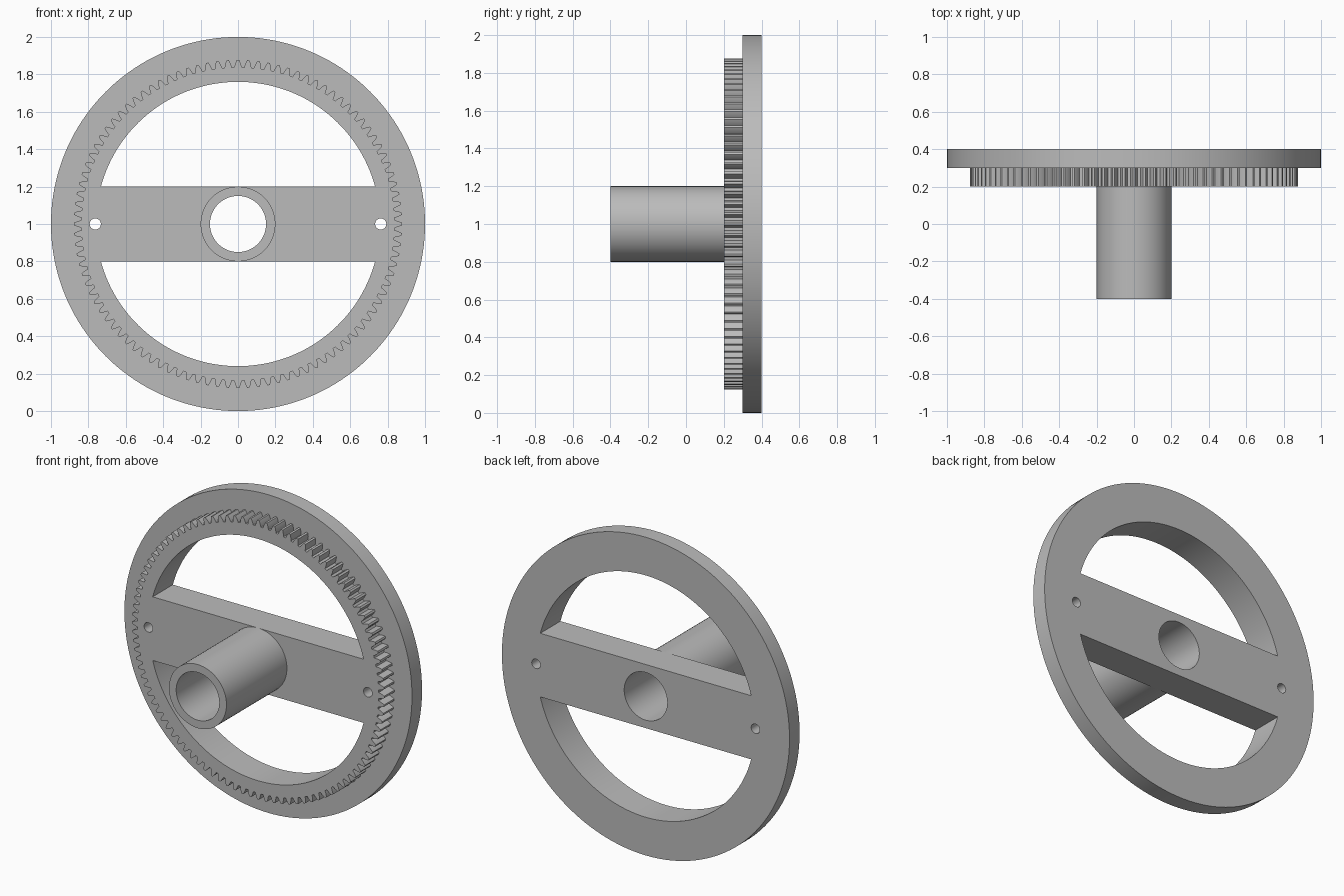
import bpy, bmesh, math

if "Cube" in bpy.data.objects:
    bpy.data.objects.remove(bpy.data.objects["Cube"])

TAU = 2 * math.pi
CZ = 1.0  # height of the wheel axis

grey = bpy.data.materials.new("plain grey")
grey.diffuse_color = (0.5, 0.5, 0.5, 1)
grey.use_nodes = True
grey.node_tree.nodes["Principled BSDF"].inputs["Base Color"].default_value = grey.diffuse_color


# Outlines are counter-clockwise lists of (x, z) points
def circle(r, n, x=0.0):
    return [(x + r * math.cos(TAU * i / n), CZ + r * math.sin(TAU * i / n)) for i in range(n)]


def window(r, half_bar, start, n=64):
    a = math.asin(half_bar / r)
    return [(r * math.cos(start + a + (math.pi - 2 * a) * i / n),
             CZ + r * math.sin(start + a + (math.pi - 2 * a) * i / n)) for i in range(n + 1)]


def gear_outline(teeth, module):
    pitch_r = teeth * module / 2
    step = TAU / teeth
    # radius and half width (as a share of the tooth step) up one tooth flank
    flank = [(pitch_r - 1.25 * module, 0.36), (pitch_r - 0.7 * module, 0.32),
             (pitch_r, 0.25), (pitch_r + 0.6 * module, 0.17), (pitch_r + module, 0.11)]
    tooth = [(r, -w) for r, w in flank] + [(r, w) for r, w in reversed(flank)]
    return [(r * math.cos((i + w) * step), CZ + r * math.sin((i + w) * step))
            for i in range(teeth) for r, w in tooth]


def build(name, walls, caps):
    """walls: (outline, y0, y1, is_outer); caps: (outlines, y, facing)"""
    bm = bmesh.new()
    for pts, y0, y1, outer in walls:
        a = [bm.verts.new((x, y0, z)) for x, z in pts]
        b = [bm.verts.new((x, y1, z)) for x, z in pts]
        for i in range(len(pts)):
            j = (i + 1) % len(pts)
            quad = (a[i], a[j], b[j], b[i])
            bm.faces.new(quad[::-1] if outer else quad)
    for outlines, y, facing in caps:
        edges = []
        for pts in outlines:
            vs = [bm.verts.new((x, y, z)) for x, z in pts]
            edges += [bm.edges.new((vs[i], vs[(i + 1) % len(vs)])) for i in range(len(vs))]
        res = bmesh.ops.triangle_fill(bm, edges=edges, use_beauty=True, normal=(0, facing, 0))
        for f in res["geom"]:
            if isinstance(f, bmesh.types.BMFace):
                f.normal_update()
                if f.normal.y * facing < 0:
                    f.normal_flip()
    bmesh.ops.remove_doubles(bm, verts=bm.verts, dist=1e-5)
    me = bpy.data.meshes.new(name)
    bm.to_mesh(me)
    bm.free()
    me.materials.append(grey)
    ob = bpy.data.objects.new(name, me)
    bpy.context.collection.objects.link(ob)
    bpy.ops.object.select_all(action='DESELECT')
    ob.select_set(True)
    bpy.context.view_layer.objects.active = ob
    bpy.ops.object.shade_smooth_by_angle(angle=math.radians(25))
    return ob


rim = circle(1.0, 160)
gear = gear_outline(100, 0.0172)
bore = circle(0.15, 64)
hub = circle(0.2, 64)
openings = [window(0.76, 0.2, 0), window(0.76, 0.2, math.pi), bore,
            circle(0.03, 24, -0.763), circle(0.03, 24, 0.763)]

# Flange disc at the back, with its crossbar and holes
build("flange",
      [(rim, 0.3, 0.4, True)] + [(o, 0.3, 0.4, False) for o in openings],
      [([rim] + openings, 0.4, 1), ([rim, gear], 0.3, -1)])

# Toothed ring in front of the flange
build("gear_ring",
      [(gear, 0.2, 0.3, True)] + [(o, 0.2, 0.3, False) for o in openings],
      [([gear] + openings, 0.2, -1)])

# Hollow hub tube
build("hub_tube",
      [(hub, -0.4, 0.2, True), (bore, -0.4, 0.2, False)],
      [([hub, bore], -0.4, -1)])
